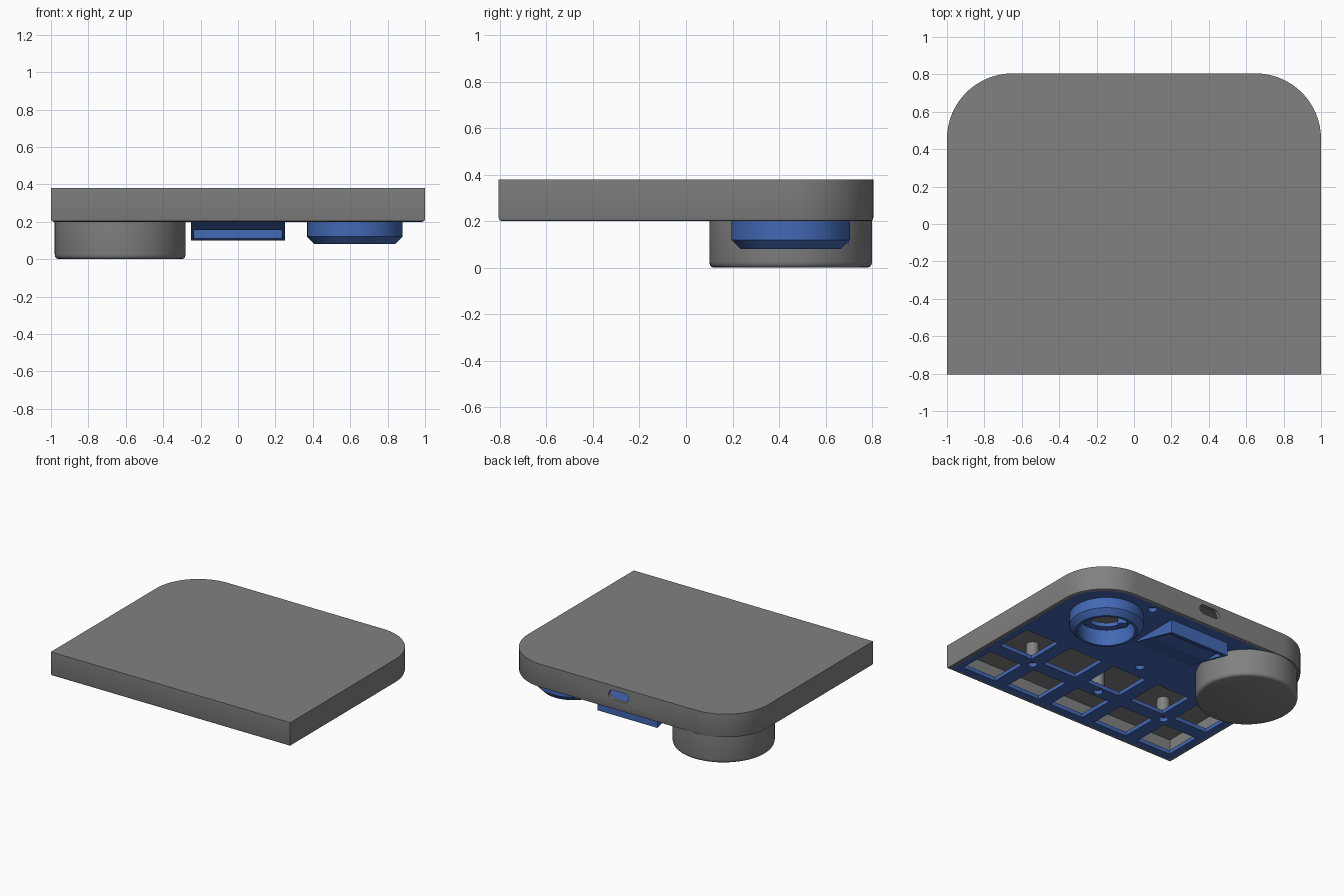
import bpy, bmesh
from math import cos, sin, pi, radians
from mathutils import Matrix, Vector

cube = bpy.data.objects.get("Cube")
if cube:
    bpy.data.objects.remove(cube, do_unlink=True)


def material(name, rgb):
    m = bpy.data.materials.new(name)
    m.use_nodes = True
    m.diffuse_color = (*rgb, 1)
    m.node_tree.nodes["Principled BSDF"].inputs["Base Color"].default_value = (*rgb, 1)
    return m


GREY = material("grey plastic", (0.22, 0.22, 0.22))
BLUE = material("blue plastic", (0.055, 0.14, 0.46))


def make(name, bm, mat):
    bmesh.ops.recalc_face_normals(bm, faces=bm.faces)
    mesh = bpy.data.meshes.new(name)
    bm.to_mesh(mesh)
    bm.free()
    mesh.materials.append(mat)
    obj = bpy.data.objects.new(name, mesh)
    bpy.context.collection.objects.link(obj)
    return obj


def loft(bm, rings, closed=False):
    """Skin a stack of equal point loops; cap the ends or join last to first."""
    loops = [[bm.verts.new(p) for p in ring] for ring in rings]
    pairs = list(zip(loops, loops[1:]))
    if closed:
        pairs.append((loops[-1], loops[0]))
    for a, b in pairs:
        n = len(a)
        for i in range(n):
            j = (i + 1) % n
            bm.faces.new((a[i], a[j], b[j], b[i]))
    if not closed:
        bm.faces.new(loops[0])
        bm.faces.new(loops[-1])


def circle(x, y, r, z, n=64):
    return [(x + r * cos(2 * pi * i / n), y + r * sin(2 * pi * i / n), z) for i in range(n)]


def outline(inset, z, steps=16):
    """Case footprint: square front corners, rounded rear corners."""
    e, f = 1 - inset, 0.805 - inset
    r = 0.35 - inset
    pts = [(-e, -f, z), (e, -f, z)]
    for cx, start in ((0.65, 0), (-0.65, pi / 2)):
        for i in range(steps + 1):
            a = start + pi / 2 * i / steps
            pts.append((cx + r * cos(a), 0.455 + r * sin(a), z))
    return pts


def box(bm, x, y, z, sx, sy, sz):
    bmesh.ops.create_cube(bm, size=1, matrix=Matrix.Translation((x, y, z)) @ Matrix.Diagonal((sx, sy, sz, 1)))


def cut(obj, bm, mat):
    cutter = make("cutter", bm, mat)
    cutter.hide_render = True
    mod = obj.modifiers.new("cut", 'BOOLEAN')
    mod.operation = 'DIFFERENCE'
    mod.solver = 'EXACT'
    mod.object = cutter
    deps = bpy.context.evaluated_depsgraph_get()
    obj.data = bpy.data.meshes.new_from_object(obj.evaluated_get(deps))
    obj.modifiers.clear()
    bpy.data.objects.remove(cutter, do_unlink=True)


def smooth(obj):
    bpy.ops.object.select_all(action='DESELECT')
    obj.select_set(True)
    bpy.context.view_layer.objects.active = obj
    bpy.ops.object.shade_smooth_by_angle(angle=radians(32))


BASE, TOP = 0.2, 0.38
PITCH = 0.39
WALL = 0.025
SCREWS = [(-1.5 * PITCH, -0.385), (0, -0.385), (1.5 * PITCH, -0.385), (0, 0.06), (0.44, 0.72), (-0.44, 0.72)]
RING = (0.625, 0.45)

# Hollow case with softened lower rim
bm = bmesh.new()
loft(bm, [outline(0.014, BASE), outline(0.004, BASE + 0.004), outline(0, BASE + 0.014), outline(0, TOP)])
case = make("case", bm, GREY)
bm = bmesh.new()
loft(bm, [outline(WALL, BASE - 0.1), outline(WALL, 0.355)])
cut(case, bm, GREY)

# Rounded cable port in the rear wall
bm = bmesh.new()
port = []
for i in range(24):
    a = 2 * pi * (i + 0.5) / 24
    side = 0.05 if cos(a) > 0 else -0.05
    port.append((side + 0.035 * cos(a), 0.31 + 0.035 * sin(a)))
loft(bm, [[(x, y, z) for x, z in port] for y in (0.7, 0.9)])
cut(case, bm, GREY)
smooth(case)

# Screw posts hanging from the case ceiling
bm = bmesh.new()
for x, y in SCREWS:
    loft(bm, [circle(x, y, 0.045, z, 24) for z in (BASE + 0.03, 0.356)])
smooth(make("screw_posts", bm, GREY))

# Key plate with square key holes, screw holes and ring opening
bm = bmesh.new()
loft(bm, [outline(WALL, BASE), outline(WALL, BASE + 0.03)])
plate = make("key_plate", bm, BLUE)
bm = bmesh.new()
for col in range(-2, 3):
    for y in (-0.58, -0.19):
        box(bm, col * PITCH, y, BASE, 0.285, 0.285, 0.2)
for x, y in SCREWS:
    loft(bm, [circle(x, y, 0.032, z, 20) for z in (BASE - 0.1, BASE + 0.1)])
loft(bm, [circle(*RING, 0.145, z, 40) for z in (BASE - 0.1, BASE + 0.1)])
cut(plate, bm, BLUE)
smooth(plate)

# Chamfered open ring
bm = bmesh.new()
profile = [(0.255, BASE + 0.005), (0.255, 0.12), (0.215, 0.08), (0.195, 0.08), (0.195, BASE + 0.005)]
loft(bm, [circle(*RING, r, z) for r, z in profile], closed=True)
smooth(make("ball_ring", bm, BLUE))

# Three bearing seats inside the ring
bm = bmesh.new()
for k in range(3):
    a = pi + 2 * pi * k / 3
    x, y = RING[0] + 0.145 * cos(a), RING[1] + 0.145 * sin(a)
    loft(bm, [circle(x, y, 0.035, z, 20) for z in (BASE - 0.02, BASE + 0.06)])
smooth(make("bearing_seats", bm, BLUE))

# Wedge-shaped display holder with a level recess
bm = bmesh.new()
side = [(0.3, BASE + 0.004), (0.3, BASE - 0.002), (0.7, 0.1), (0.7, BASE + 0.004)]
loft(bm, [[(x, y, z) for y, z in side] for x in (-0.25, 0.25)])
holder = make("display_holder", bm, BLUE)
bm = bmesh.new()
box(bm, 0, 0.55, 0.105, 0.47, 0.22, 0.1)
cut(holder, bm, BLUE)
bm = bmesh.new()
box(bm, 0, 0.62, 0.13, 0.28, 0.05, 0.1)
cut(holder, bm, BLUE)

# Dial knob
bm = bmesh.new()
steps = [(0.33, 0.0), (0.34, 0.004), (0.347, 0.012), (0.35, 0.025), (0.35, BASE + 0.002)]
loft(bm, [circle(-0.63, 0.45, r, z, 72) for r, z in steps])
smooth(make("knob", bm, GREY))
